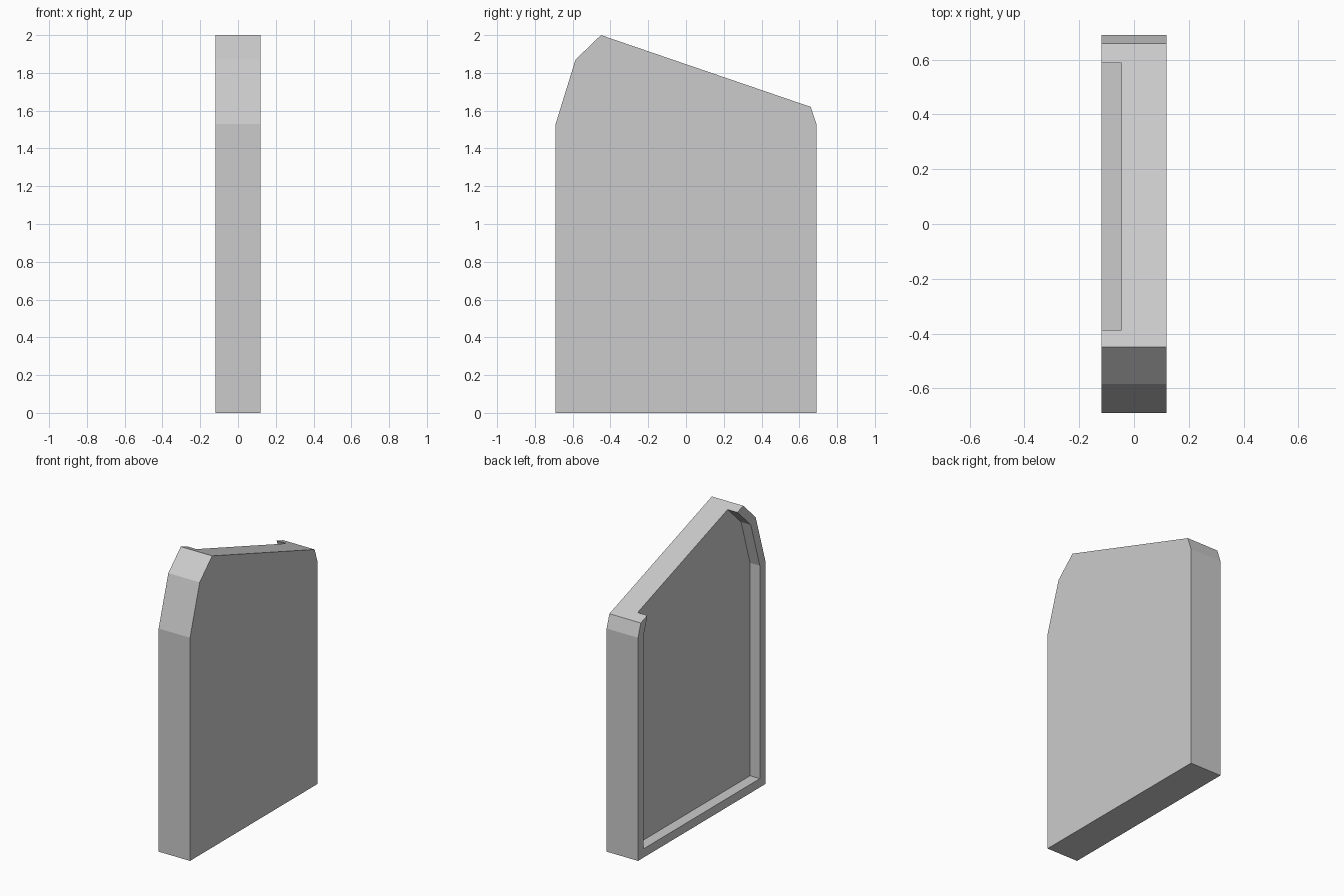
import bpy, bmesh

if "Cube" in bpy.data.objects:
    bpy.data.objects.remove(bpy.data.objects["Cube"])


def slab(name, profile, x0, x1):
    """Extrude a (y, z) profile along x."""
    bm = bmesh.new()
    face = bm.faces.new([bm.verts.new((x0, y, z)) for y, z in profile])
    new = bmesh.ops.extrude_face_region(bm, geom=[face])["geom"]
    bmesh.ops.translate(bm, vec=(x1 - x0, 0, 0),
                        verts=[v for v in new if isinstance(v, bmesh.types.BMVert)])
    bmesh.ops.recalc_face_normals(bm, faces=bm.faces)
    mesh = bpy.data.meshes.new(name)
    bm.to_mesh(mesh)
    bm.free()
    obj = bpy.data.objects.new(name, mesh)
    bpy.context.collection.objects.link(obj)
    return obj


# Solid panel with chamfered shoulders and sloping top
outline = [(-0.69, 0), (0.69, 0), (0.69, 1.53), (0.66, 1.62),
           (-0.45, 2.0), (-0.585, 1.87), (-0.69, 1.53)]
panel = slab("panel_body", outline, -0.119, 0.119)

# Recess on the left face, inset 0.06 and open through the sloping top
recess = [(-0.63, 0.06), (0.63, 0.06), (0.63, 1.52), (0.58, 1.67),
          (-0.30, 2.062), (-0.532, 1.838), (-0.63, 1.52)]
cutter = slab("recess_cutter", recess, -0.3, -0.045)
cutter.hide_render = True
cutter.hide_set(True)

cut = panel.modifiers.new("recess", "BOOLEAN")
cut.operation = "DIFFERENCE"
cut.solver = "EXACT"
cut.object = cutter

# Apply the cut and remove the helper
bpy.context.view_layer.objects.active = panel
panel.select_set(True)
bpy.ops.object.modifier_apply(modifier=cut.name)
bpy.data.objects.remove(cutter)
